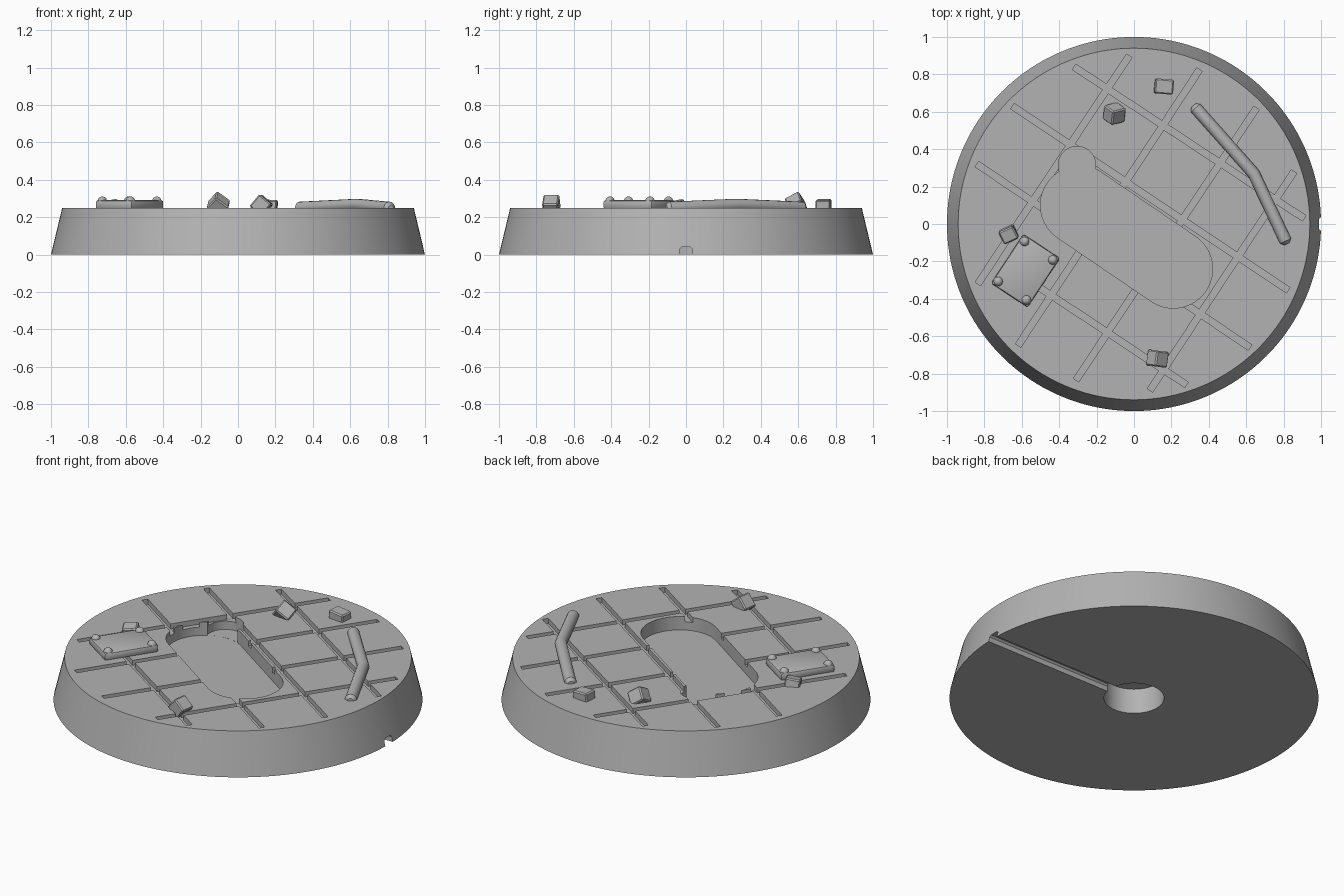
import bpy, bmesh, math
from mathutils import Matrix, Vector, Euler

if "Cube" in bpy.data.objects:
    bpy.data.objects.remove(bpy.data.objects["Cube"])

TOP = 0.25
TILT = math.radians(-33.4)     # direction of the paving grid

stone = bpy.data.materials.new("plain grey")
stone.use_nodes = True
grey = (0.45, 0.45, 0.45, 1)
stone.diffuse_color = grey
stone.node_tree.nodes["Principled BSDF"].inputs["Base Color"].default_value = grey


def finish(name, bm):
    """Turn a bmesh into a named object with smooth shading and sharp edges."""
    bmesh.ops.recalc_face_normals(bm, faces=bm.faces)
    mesh = bpy.data.meshes.new(name)
    bm.to_mesh(mesh)
    bm.free()
    mesh.materials.append(stone)
    mesh.shade_smooth()
    mesh.set_sharp_from_angle(angle=math.radians(32))
    obj = bpy.data.objects.new(name, mesh)
    bpy.context.collection.objects.link(obj)
    return obj


def cylinder(name, x, y, z0, z1, r0, r1, sides=96):
    bm = bmesh.new()
    bmesh.ops.create_cone(bm, cap_ends=True, segments=sides, radius1=r0, radius2=r1,
                          depth=z1 - z0, matrix=Matrix.Translation((x, y, (z0 + z1) / 2)))
    return finish(name, bm)


def box(name, centre, size, rot=(0, 0, 0), bevel=0.0, segments=1):
    bm = bmesh.new()
    bmesh.ops.create_cube(bm, size=1)
    bmesh.ops.scale(bm, vec=size, verts=bm.verts)
    if bevel:
        bmesh.ops.bevel(bm, geom=bm.edges[:], offset=bevel, segments=segments,
                        profile=0.5, affect='EDGES')
    turn = Euler([math.radians(a) for a in rot]).to_matrix().to_4x4()
    bmesh.ops.transform(bm, matrix=Matrix.Translation(centre) @ turn, verts=bm.verts)
    return finish(name, bm)


def stadium(name, a, b, r, z0, z1):
    """Upright slot with round ends between points a and b."""
    a, b = Vector(a), Vector(b)
    start = math.atan2(b.y - a.y, b.x - a.x) + math.pi / 2
    bm = bmesh.new()
    ring = []
    for i, c in enumerate((a, b)):
        for k in range(33):
            t = start + math.pi * (i + k / 32)
            ring.append(bm.verts.new((c.x + r * math.cos(t), c.y + r * math.sin(t), z0)))
    face = bm.faces.new(ring)
    top = bmesh.ops.extrude_face_region(bm, geom=[face])["geom"]
    bmesh.ops.translate(bm, vec=(0, 0, z1 - z0),
                        verts=[v for v in top if isinstance(v, bmesh.types.BMVert)])
    return finish(name, bm)


def cut(obj, cutters):
    """Subtract each cutter, bake the result and delete the cutters."""
    for c in cutters:
        c.hide_render = True
        mod = obj.modifiers.new(c.name, 'BOOLEAN')
        mod.operation, mod.solver, mod.object = 'DIFFERENCE', 'EXACT', c
    graph = bpy.context.evaluated_depsgraph_get()
    mesh = bpy.data.meshes.new_from_object(obj.evaluated_get(graph))
    obj.modifiers.clear()
    obj.data = mesh
    for c in cutters:
        bpy.data.objects.remove(c)
    mesh.shade_smooth()
    mesh.set_sharp_from_angle(angle=math.radians(32))


# Tapered round base
base = cylinder("base", 0, 0, 0, TOP, 1.0, 0.94, 160)

# Paving joints: start and end of each
joints = [
    ((-0.32, 0.84), (0.91, 0.03)), ((-0.65, 0.63), (0.825, -0.355)),
    ((-0.84, 0.32), (0.62, -0.66)), ((-0.64, -0.25), (0.28, -0.86)),
    ((-0.025, 0.90), (-0.835, -0.32)), ((0.35, 0.825), (-0.62, -0.65)),
    ((0.655, 0.62), (-0.31, -0.835)), ((0.855, 0.28), (0.085, -0.89)),
]
cutters = []
for i, (p, q) in enumerate(joints):
    p, q = Vector(p), Vector(q)
    mid, d = (p + q) / 2, q - p
    depth = 0.03 + 0.0004 * (i // 4)
    cutters.append(box("joint_cutter", (mid.x, mid.y, TOP + 0.05 - depth / 2),
                       (d.length, 0.035, depth + 0.1),
                       (0, 0, math.degrees(math.atan2(d.y, d.x)))))

# Sunken footprint, underside socket and side channel
FLOOR = 0.17
cutters += [
    stadium("footprint_cutter", (-0.29, 0.10), (0.21, -0.24), 0.21, FLOOR, 0.4),
    cylinder("heel_cutter", -0.305, 0.315, FLOOR + 0.0004, 0.4, 0.1, 0.1, 48),
    cylinder("socket_cutter", 0, 0, -0.1, 0.15, 0.163, 0.163, 64),
    box("channel_cutter", (0.6, 0, -0.03), (1.0, 0.07, 0.14), bevel=0.01),
]
cut(base, cutters)

# Riveted plate
PLATE = Vector((-0.58, -0.25, 0.268))
box("plate", PLATE, (0.235, 0.315, 0.046), (0, 0, math.degrees(TILT)), 0.012, 2)
for i, (sx, sy) in enumerate([(-1, -1), (-1, 1), (1, -1), (1, 1)]):
    spot = PLATE + Matrix.Rotation(TILT, 3, 'Z') @ Vector((sx * 0.09, sy * 0.128, 0.018))
    bm = bmesh.new()
    bmesh.ops.create_uvsphere(bm, u_segments=20, v_segments=12, radius=0.025,
                              matrix=Matrix.Translation(spot))
    finish(f"rivet_{i + 1}", bm)

# Bent rod with domed ends: rings swept along the path
path = [Vector(p) for p in ((0.33, 0.62, 0.25), (0.64, 0.27, 0.266), (0.81, -0.09, 0.25))]
dirs = [(path[1] - path[0]).normalized(), (path[2] - path[0]).normalized(),
        (path[2] - path[1]).normalized()]
R, SIDES = 0.033, 16
stations = [(path[0] - dirs[0] * 0.018, dirs[0], 0.016), (path[0], dirs[0], R),
            (path[1], dirs[1], R),
            (path[2], dirs[2], R), (path[2] + dirs[2] * 0.018, dirs[2], 0.016)]
bm = bmesh.new()
rings = []
for c, d, r in stations:
    side = d.cross(Vector((0, 0, 1))).normalized()
    up = side.cross(d)
    angles = [math.tau * k / SIDES for k in range(SIDES)]
    rings.append([bm.verts.new(c + side * r * math.cos(t) + up * r * math.sin(t))
                  for t in angles])
for lo, hi in zip(rings, rings[1:]):
    for k in range(SIDES):
        n = (k + 1) % SIDES
        bm.faces.new((lo[k], lo[n], hi[n], hi[k]))
bm.faces.new(rings[0])
bm.faces.new(rings[-1])
finish("bent_rod", bm)

# Scattered rubble
rubble = [
    ((-0.105, 0.59, 0.268), (0.09, 0.085, 0.085), (35, 35, 15)),
    ((0.16, 0.735, 0.263), (0.1, 0.08, 0.062), (0, 4, -5)),
    ((0.125, -0.72, 0.264), (0.085, 0.085, 0.085), (0, 40, -8)),
    ((-0.67, -0.055, 0.258), (0.085, 0.075, 0.06), (10, -8, 25)),
]
for i, (centre, size, rot) in enumerate(rubble):
    box(f"rubble_{i + 1}", centre, size, rot, 0.007)
